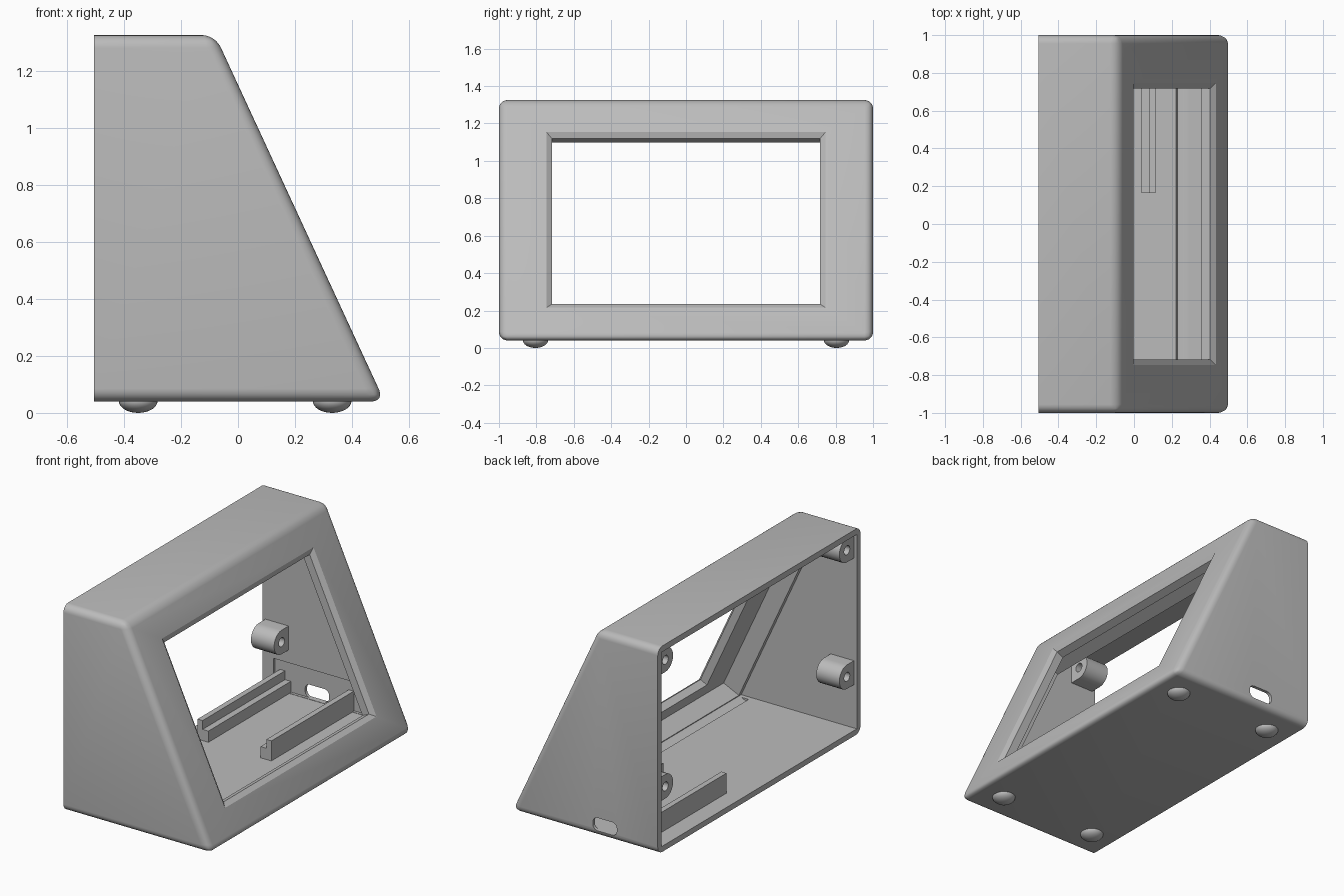
import bpy, bmesh, math
from mathutils import Vector

cube = bpy.data.objects.get("Cube")
if cube:
    bpy.data.objects.remove(cube, do_unlink=True)

grey = bpy.data.materials.new("matte_grey")
grey.use_nodes = True
grey.diffuse_color = (0.5, 0.5, 0.5, 1)
grey.node_tree.nodes["Principled BSDF"].inputs["Base Color"].default_value = (0.5, 0.5, 0.5, 1)


def finish(name, bm):
    bmesh.ops.recalc_face_normals(bm, faces=bm.faces[:])
    mesh = bpy.data.meshes.new(name)
    bm.to_mesh(mesh)
    bm.free()
    mesh.materials.append(grey)
    ob = bpy.data.objects.new(name, mesh)
    bpy.context.collection.objects.link(ob)
    return ob


def loft(name, rings, bevel=0, keep=None):
    """Join rings of points into a closed solid, rounding edges that keep() does not exclude."""
    bm = bmesh.new()
    vs = [[bm.verts.new(p) for p in ring] for ring in rings]
    n = len(vs[0])
    for a, b in zip(vs, vs[1:]):
        for i in range(n):
            bm.faces.new((a[i], a[(i + 1) % n], b[(i + 1) % n], b[i]))
    bm.faces.new(vs[0])
    bm.faces.new(vs[-1])
    if bevel:
        edges = [e for e in bm.edges if not all(keep(v.co) for v in e.verts)]
        bmesh.ops.bevel(bm, geom=edges, offset=bevel, segments=6, profile=0.5, affect='EDGES')
    return finish(name, bm)


def along_y(name, profile, y0, y1, **kw):
    return loft(name, [[(x, y, z) for x, z in profile] for y in (y0, y1)], **kw)


def along_x(name, profile, x0, x1):
    return loft(name, [[(x, y, z) for y, z in profile] for x in (x0, x1)])


def rect(a0, a1, b0, b1):
    return [(a0, b0), (a1, b0), (a1, b1), (a0, b1)]


def apply_boolean(ob, cutter):
    mod = ob.modifiers.new("cut", 'BOOLEAN')
    mod.operation = 'DIFFERENCE'
    mod.solver = 'EXACT'
    mod.object = cutter
    bpy.context.view_layer.objects.active = ob
    bpy.ops.object.modifier_apply(modifier=mod.name)
    bpy.data.objects.remove(cutter, do_unlink=True)


def smooth(ob, angle=30):
    bpy.ops.object.select_all(action='DESELECT')
    ob.select_set(True)
    bpy.context.view_layer.objects.active = ob
    bpy.ops.object.shade_smooth_by_angle(angle=math.radians(angle))


# Frame of the sloping front: a point on it, up the slope, and outward
BACK, BASE, TOP = -0.505, 0.04, 1.325
def slope_x(z):
    return 0.07 - 0.4625 * (z - 1)

mid = Vector((slope_x(0.685), 0, 0.685))
up = Vector((-0.4625, 0, 1)).normalized()
out = Vector((up.z, 0, -up.x))


def slope_ring(half_y, half_u, n):
    return [mid + up * u + out * n + Vector((0, y, 0))
            for y, u in rect(-half_y, half_y, -half_u, half_u)]


# Wedge case with a rounded outside and an open back
case = along_y("case_shell", [(BACK, BASE), (slope_x(BASE), BASE), (slope_x(TOP), TOP), (BACK, TOP)],
               -1, 1, bevel=0.045, keep=lambda c: c.x < BACK + 0.001)

# Main cavity, with rounded inner corners
lo, hi, step = 0.075, 1.288, 0.205
apply_boolean(case, along_y(
    "cavity_cutter", [(-0.6, lo), (slope_x(lo) - step, lo), (slope_x(hi) - step, hi), (-0.6, hi)],
    -0.963, 0.963, bevel=0.025,
    keep=lambda c: c.x < -0.59 or c.x > slope_x(c.z) - step - 0.001))

# Screen pocket behind the front, and the window with its chamfer
apply_boolean(case, loft("pocket_cutter", [slope_ring(0.935, 0.578, n) for n in (-0.07, -0.25)]))
apply_boolean(case, loft("window_cutter", [slope_ring(0.747 - i, 0.518 - i, n)
                                           for i, n in ((-0.03, 0.02), (0.03, -0.02), (0.03, -0.12))]))

# Thinned wall and rounded cable slot on one side
apply_boolean(case, along_y("recess_cutter", rect(-0.43, 0.2, lo + 0.002, 0.265), 0.9, 0.98))
slot = []
for cx, cz, start in ((-0.09, 0.125, 0), (-0.19, 0.125, 90), (-0.19, 0.11, 180), (-0.09, 0.11, 270)):
    for k in range(6):
        a = math.radians(start + 18 * k)
        slot.append((cx + 0.033 * math.cos(a), cz + 0.033 * math.sin(a)))
apply_boolean(case, along_y("slot_cutter", slot, 0.9, 1.1))
smooth(case)

# Circuit board rails, mirrored about the slot
for name, side in (("front_rail", 1), ("back_rail", -1)):
    shape = [(0.18, 0.06), (0.255, 0.06), (0.255, 0.2), (0.22, 0.2), (0.22, 0.145), (0.18, 0.145)]
    along_y(name, [(-0.14 + side * x, z) for x, z in shape], 0.165, 0.978)

# Screw posts: flat against the wall, round toward the middle, with a hole
for side, label in ((1, "left"), (-1, "right")):
    for level, z in (("lower", 0.42), ("upper", 1.21)):
        arc = [math.radians(90 + 15 * k) for k in range(13)]
        shape = [(side * 0.975, z - 0.075), (side * 0.975, z + 0.075)]
        shape += [(side * (0.895 + 0.075 * math.cos(a)), z + 0.075 * math.sin(a)) for a in arc]
        post = along_x(f"{label}_{level}_post", shape, -0.485, -0.325)
        ring = [math.tau * k / 20 for k in range(20)]
        hole = [(side * 0.895 + 0.028 * math.cos(a), z + 0.028 * math.sin(a)) for a in ring]
        apply_boolean(post, along_x("hole_cutter", hole, -0.6, -0.2))
        smooth(post)

# Domed feet
for label, x in (("front", 0.33), ("back", -0.35)):
    for side, y in (("left", 0.805), ("right", -0.805)):
        bm = bmesh.new()
        bmesh.ops.create_uvsphere(bm, u_segments=32, v_segments=16, radius=1)
        bmesh.ops.bisect_plane(bm, geom=bm.verts[:] + bm.edges[:] + bm.faces[:],
                               plane_co=(0, 0, 0.02), plane_no=(0, 0, 1), clear_outer=True)
        bmesh.ops.scale(bm, vec=(0.068, 0.068, 0.042), verts=bm.verts[:])
        bmesh.ops.translate(bm, vec=(x, y, 0.042), verts=bm.verts[:])
        smooth(finish(f"{label}_{side}_foot", bm))
